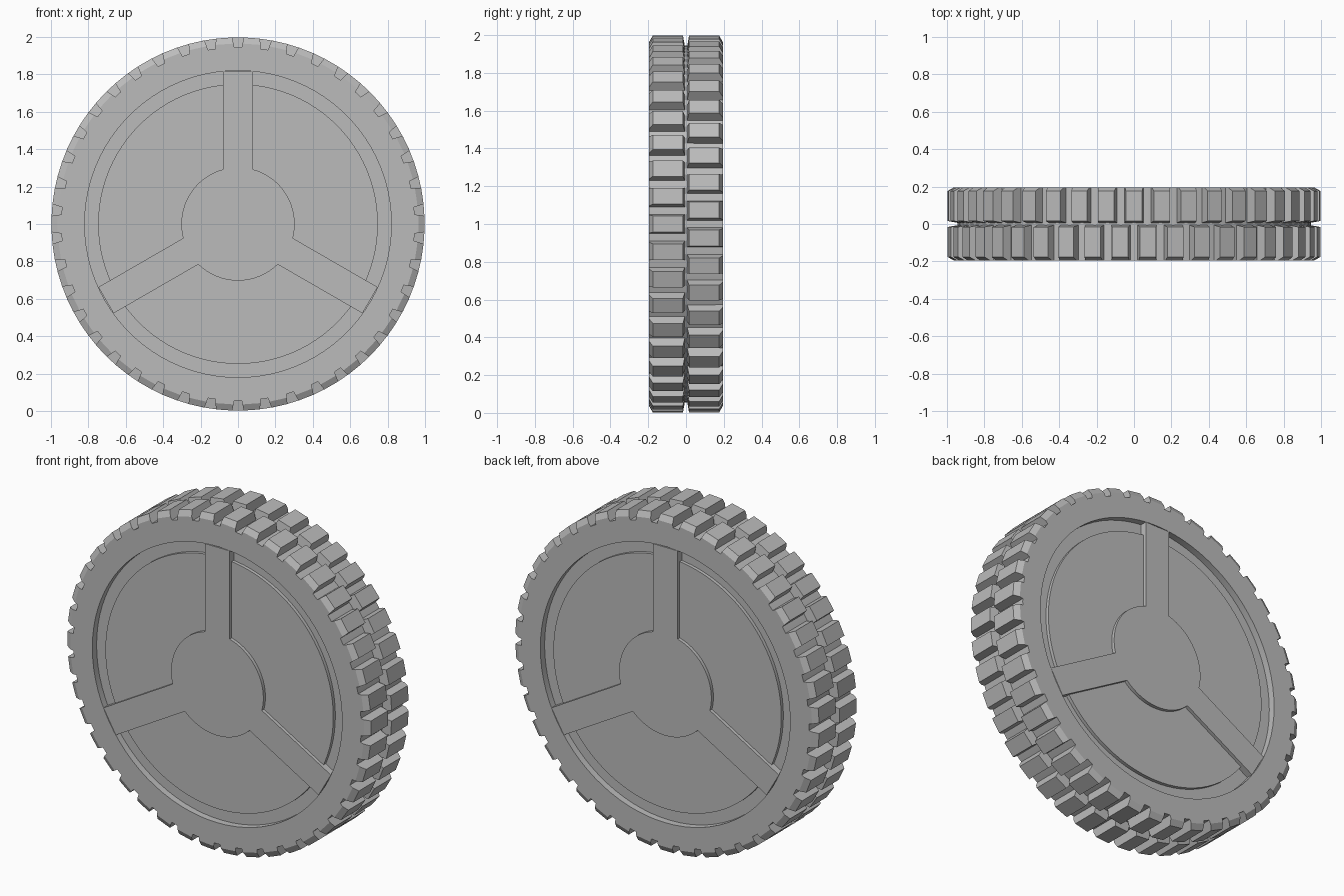
import bpy, bmesh
from math import sin, cos, pi, radians, asin, tau

if "Cube" in bpy.data.objects:
    bpy.data.objects.remove(bpy.data.objects["Cube"], do_unlink=True)

grey = bpy.data.materials.new("plain grey")
grey.use_nodes = True
colour = (0.5, 0.5, 0.5, 1)
grey.diffuse_color = colour
grey.node_tree.nodes["Principled BSDF"].inputs["Base Color"].default_value = colour

HALF = 0.195      # half the wheel width
TREAD = 0.945     # tyre radius between the lugs
LUGS = 42         # lugs per row


def polar(r, a, y):
    """Point around the axle, measured from the right side upwards."""
    return (r * cos(a), y, 1 + r * sin(a))


def finish(name, bm, smooth=True):
    bmesh.ops.recalc_face_normals(bm, faces=bm.faces)
    mesh = bpy.data.meshes.new(name)
    bm.to_mesh(mesh)
    bm.free()
    mesh.materials.append(grey)
    obj = bpy.data.objects.new(name, mesh)
    bpy.context.collection.objects.link(obj)
    if smooth:
        bpy.ops.object.select_all(action='DESELECT')
        obj.select_set(True)
        bpy.context.view_layer.objects.active = obj
        bpy.ops.object.shade_smooth_by_angle(angle=radians(25))
    return obj


def ring(name, profile, steps):
    """Turn a closed (radius, y) profile around the axle."""
    bm = bmesh.new()
    loops = [[bm.verts.new(polar(r, tau * i / steps, y)) for r, y in profile]
             for i in range(steps)]
    for i in range(steps):
        a, b = loops[i], loops[(i + 1) % steps]
        for j in range(len(profile)):
            k = (j + 1) % len(profile)
            bm.faces.new((a[j], a[k], b[k], b[j]))
    return finish(name, bm)


def slab(name, outline, half):
    """Extrude a (radius, angle) outline evenly to both sides."""
    bm = bmesh.new()
    front = [bm.verts.new(polar(r, a, -half)) for r, a in outline]
    back = [bm.verts.new(polar(r, a, half)) for r, a in outline]
    bm.faces.new(front)
    bm.faces.new(back[::-1])
    n = len(outline)
    for i in range(n):
        j = (i + 1) % n
        bm.faces.new((front[i], back[i], back[j], front[j]))
    return finish(name, bm)


# Tyre carcass
ring("tyre", [(0.82, -HALF), (TREAD, -HALF), (TREAD, HALF), (0.82, HALF)], 2 * LUGS)

# Recessed rim and the raised panel on it
def circle(r, n=96):
    return [(r, tau * i / n) for i in range(n)]

slab("rim", circle(0.825), 0.155)
slab("wheel_panel", circle(0.748), 0.175)

# Hub with three spokes as one outline
hub_r, end_r, half_w = 0.303, 0.819, 0.081
outline = []
for s in range(3):
    mid = pi / 2 + s * tau / 3
    tip, root = asin(half_w / end_r), asin(half_w / hub_r)
    outline += [(end_r, mid - tip), (end_r, mid + tip)]
    span = tau / 3 - 2 * root
    outline += [(hub_r, mid + root + span * i / 16) for i in range(17)]
slab("hub_and_spokes", outline, HALF)

# Two staggered rows of chamfered tread lugs
lug_side = [(0.92, HALF), (0.965, HALF), (0.998, 0.176), (0.998, 0.016), (0.92, 0.002)]
for name, side, offset in (("front_lugs", -1, 0), ("back_lugs", 1, 0.5)):
    bm = bmesh.new()
    for i in range(LUGS):
        a = tau * (i + offset) / LUGS
        faces = []
        for t in (-1, 1):
            faces.append([bm.verts.new(polar(r, a + t * (0.043 + 0.2 * (1 - r)), side * y))
                          for r, y in lug_side])
        low, high = faces
        bm.faces.new(low)
        bm.faces.new(high[::-1])
        for j in range(len(lug_side)):
            k = (j + 1) % len(lug_side)
            bm.faces.new((low[j], high[j], high[k], low[k]))
    finish(name, bm, smooth=False)
